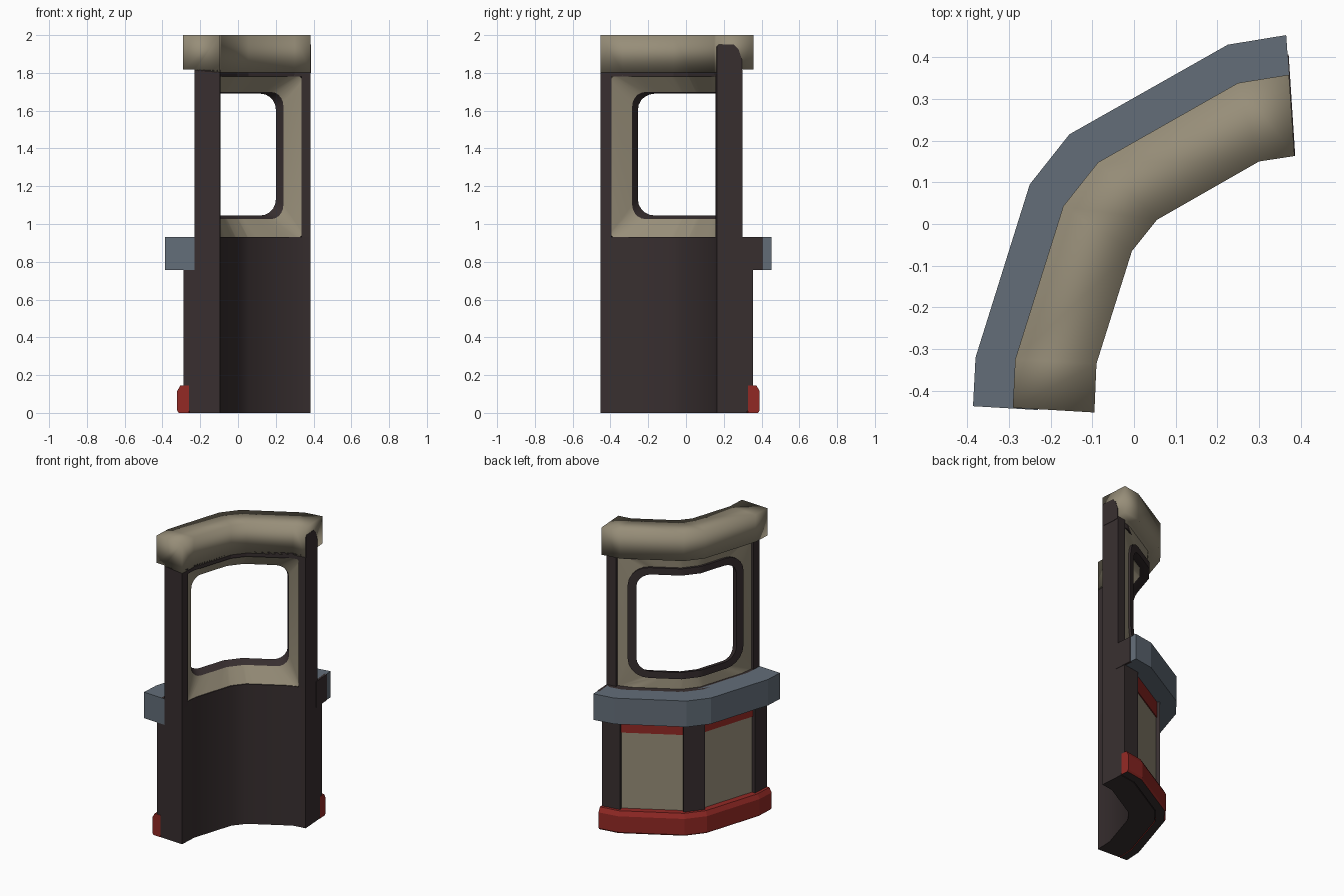
import bpy, bmesh, math
from mathutils import Vector

if "Cube" in bpy.data.objects:
    bpy.data.objects.remove(bpy.data.objects["Cube"])

# Plan of the bent wall: inner edge and outermost ledge edge at six stations
INNER = [Vector(p) for p in [(-.095, -.452), (-.09, -.335), (-.005, -.065),
                             (.055, .01), (.3, .15), (.385, .163)]]
OUTER = [Vector(p) for p in [(-.386, -.435), (-.38, -.32), (-.25, .095),
                             (-.155, .215), (.225, .43), (.365, .453)]]
DEPTH = .29
MID = [a.lerp(b, .25) for a, b in zip(INNER, OUTER)]
S = [0.0]
for a, b in zip(MID, MID[1:]):
    S.append(S[-1] + (b - a).length)
END = S[5]


def point(s, d, z):
    """Point at length s along the wall, depth d outward, height z."""
    i = max(k for k in range(5) if k == 0 or S[k] <= s)
    t = (s - S[i]) / (S[i + 1] - S[i])
    p = INNER[i].lerp(INNER[i + 1], t)
    q = OUTER[i].lerp(OUTER[i + 1], t)
    p = p + (q - p) * (d / DEPTH)
    return (p.x, p.y, z)


def material(name, rgb):
    m = bpy.data.materials.new(name)
    m.diffuse_color = (*rgb, 1)
    m.use_nodes = True
    m.node_tree.nodes["Principled BSDF"].inputs["Base Color"].default_value = m.diffuse_color
    return m


DARK = material("dark_brown", (.039, .028, .029))
TAN = material("tan", (.31, .27, .19))
GREY = material("blue_grey", (.125, .155, .19))
RED = material("red", (.29, .022, .018))


def loft(name, loops, mats, closed=False, bands=None):
    """Bridge equal loops; cap the ends, or join last to first if closed."""
    bm = bmesh.new()
    rows = [[bm.verts.new(p) for p in loop] for loop in loops]
    n = len(rows[0])
    for k in range(len(rows) if closed else len(rows) - 1):
        a, b = rows[k], rows[(k + 1) % len(rows)]
        for j in range(n):
            f = bm.faces.new((a[j], a[(j + 1) % n], b[(j + 1) % n], b[j]))
            f.material_index = bands[k] if bands else 0
    if not closed:
        bm.faces.new(rows[0])
        bm.faces.new(rows[-1])
    bmesh.ops.recalc_face_normals(bm, faces=bm.faces)
    me = bpy.data.meshes.new(name)
    bm.to_mesh(me)
    bm.free()
    ob = bpy.data.objects.new(name, me)
    bpy.context.collection.objects.link(ob)
    for m in mats:
        me.materials.append(m)
    return ob


def sweep(name, profile, mat, s0=0, s1=END):
    """Sweep a (depth, height) profile along the wall from s0 to s1."""
    stops = [s0] + [s for s in S if s0 + .004 < s < s1 - .004] + [s1]
    return loft(name, [[point(s, d, z) for d, z in profile] for s in stops], [mat])


def smooth(ob, degrees):
    bpy.ops.object.select_all(action='DESELECT')
    bpy.context.view_layer.objects.active = ob
    ob.select_set(True)
    bpy.ops.object.shade_smooth_by_angle(angle=math.radians(degrees))


def box(d0, d1, z0, z1):
    return [(d0, z0), (d1, z0), (d1, z1), (d0, z1)]


# Lower wall with its raised outer posts, panels and trim
wall = sweep("lower_wall", box(0, .16, 0, .93), DARK)
smooth(wall, 30)
for name, a, b in (("front", 0, S[1]), ("middle", S[2], S[3]), ("rear", S[4], END)):
    sweep("lower_post_" + name, box(.15, .192, .01, .78), DARK, a, b)
for name, a, b in (("front", S[1], S[2]), ("rear", S[3], S[4])):
    sweep("lower_panel_" + name, box(.15, .168, .1, .66), TAN, a, b)
    sweep("upper_trim_" + name, box(.15, .174, .65, .77), RED, a, b)

# Base skirt, dark underneath
skirt = sweep("base_skirt", [(.165, 0), (.218, 0), (.226, .012), (.226, .115),
                             (.21, .145), (.165, .145)], RED, -.002, END + .002)
skirt.data.materials.append(DARK)
for f in skirt.data.polygons:
    f.material_index = 1 if f.normal.z < -.9 else 0

# Ledge and top cap
sweep("ledge", box(.135, .29, .757, .93), GREY, -.002, END)
cap = sweep("top_cap", [(0, 1.803), (.13, 1.812), (.135, 1.818), (.195, 1.818),
                        (.195, 2), (0, 2)], TAN)
smooth(cap, 100)

# Upper posts and lintel
POST = .057
sweep("upper_post_front", box(0, .135, .9, 1.815), DARK, 0, POST)
sweep("upper_post_rear", box(0, .135, .9, 1.815), DARK, END - POST, END)
sweep("lintel", box(0, .115, 1.78, 1.815), DARK)

# Dark end plates at the rear end
sweep("rear_cap_plate", [(0, 1.8), (.133, 1.8), (.133, 1.87), (.115, 1.925),
                         (.09, 1.95), (.01, 1.95), (0, 1.94)], DARK, END - .01, END + .002)
sweep("rear_ledge_plate", box(.12, .243, .757, .93), DARK, END - .01, END + .002)


def rounded(s0, s1, z0, z1, r, d):
    """Rounded rectangle bent around the wall."""
    def arc(cs, cz, a0):
        return [(cs + r * math.cos(math.radians(a0 + 18 * k)),
                 cz + r * math.sin(math.radians(a0 + 18 * k))) for k in range(6)]
    a, b = s0 + r, s1 - r
    stops = sorted([a + (b - a) * k / 12 for k in range(1, 12)] + [S[2], S[3]])
    pts = arc(a, z0 + r, 180) + [(s, z0) for s in stops]
    pts += arc(b, z0 + r, 270) + arc(b, z1 - r, 0)
    pts += [(s, z1) for s in reversed(stops)] + arc(a, z1 - r, 90)
    return [point(s, d, z) for s, z in pts]


# Window: flared tan surround inside, dark gasket around the hole, tan outside
H0, H1, Z0, Z1, G = S[1] + .053, S[4] - .052, 1.03, 1.695, .05
F0, F1 = POST - .005, END - POST + .005
window = loft("window_frame", [
    rounded(F0, F1, .925, 1.785, .03, .004),
    rounded(H0 - .004, H1 + .004, Z0 - .004, Z1 + .004, .075, .07),
    rounded(H0, H1, Z0, Z1, .075, .078),
    rounded(H0 + .018, H1 - .018, Z0 + .015, Z1 - .005, .085, .128),
    rounded(H0 - .03, H1 + .03, Z0 - .03, Z1 + .04, .12, .128),
    rounded(H0 - .03, H1 + .03, Z0 - .03, Z1 + .04, .12, .113),
    rounded(F0, F1, .925, 1.815, .01, .12),
], [TAN, DARK], closed=True, bands=[0, 1, 1, 1, 1, 0, 0])
smooth(window, 25)
